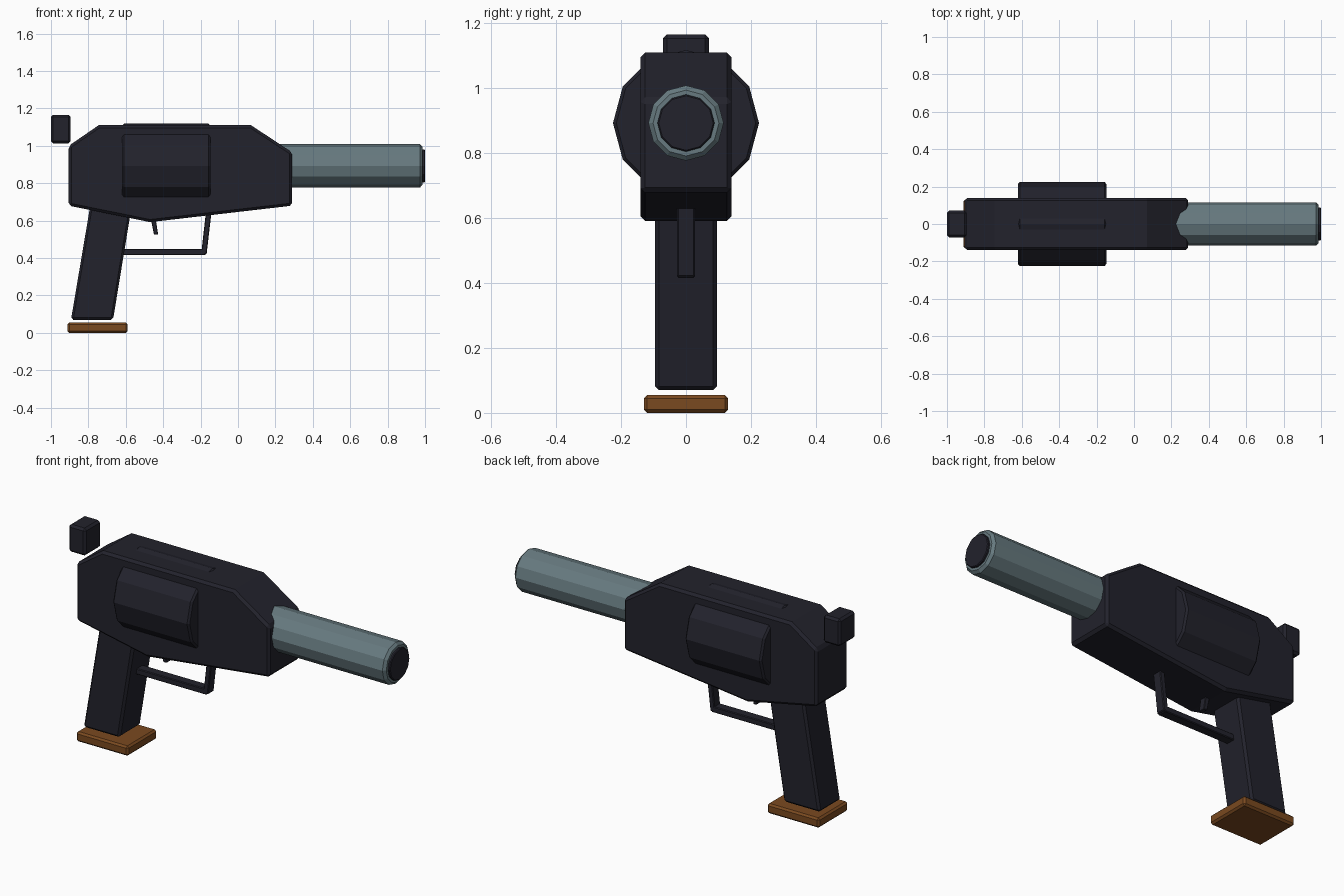
import bpy, bmesh, math
from mathutils import Matrix

if "Cube" in bpy.data.objects:
    bpy.data.objects.remove(bpy.data.objects["Cube"])


def material(name, rgb):
    m = bpy.data.materials.new(name)
    m.diffuse_color = (*rgb, 1)
    m.use_nodes = True
    m.node_tree.nodes["Principled BSDF"].inputs["Base Color"].default_value = m.diffuse_color
    return m


DARK = material("dark gunmetal", (0.016, 0.016, 0.025))
STEEL = material("blue grey steel", (0.135, 0.195, 0.215))
WOOD = material("brown wood", (0.195, 0.067, 0.014))
AXIS_Z = 0.893  # height of the barrel axis


def finish(name, bm, mat, bevel):
    bmesh.ops.recalc_face_normals(bm, faces=bm.faces)
    mesh = bpy.data.meshes.new(name)
    bm.to_mesh(mesh)
    bm.free()
    mesh.materials.append(mat)
    ob = bpy.data.objects.new(name, mesh)
    bpy.context.collection.objects.link(ob)
    if bevel:
        mod = ob.modifiers.new("bevel", 'BEVEL')
        mod.width = bevel
        mod.segments = 1
        mod.limit_method = 'ANGLE'
        mod.angle_limit = math.radians(40)
    return ob


def slab(name, profile, half_width, mat, bevel):
    """Extrude a side profile of (x, z) points across y."""
    bm = bmesh.new()
    face = bm.faces.new([bm.verts.new((x, -half_width, z)) for x, z in profile])
    ext = bmesh.ops.extrude_face_region(bm, geom=[face])
    for v in ext["geom"]:
        if isinstance(v, bmesh.types.BMVert):
            v.co.y = half_width
    return finish(name, bm, mat, bevel)


def block(name, x0, x1, z0, z1, half_width, mat, bevel):
    return slab(name, [(x0, z0), (x1, z0), (x1, z1), (x0, z1)], half_width, mat, bevel)


def tube(name, x0, x1, radius, mat, bevel):
    """Twelve-sided cylinder along x on the barrel axis."""
    bm = bmesh.new()
    bmesh.ops.create_cone(bm, cap_ends=True, segments=12, radius1=radius, radius2=radius,
                          depth=x1 - x0,
                          matrix=Matrix.Translation(((x0 + x1) / 2, 0, AXIS_Z))
                          @ Matrix.Rotation(math.pi / 2, 4, 'Y'))
    return finish(name, bm, mat, bevel)


# Receiver
slab("body", [(-0.905, 0.68), (-0.905, 1.0), (-0.745, 1.11), (0.07, 1.11),
              (0.29, 0.965), (0.29, 0.68), (-0.47, 0.592)], 0.14, DARK, 0.014)

# Revolving drum, barrel and muzzle
tube("drum", -0.62, -0.148, 0.225, DARK, 0.01)
tube("barrel", 0.0, 0.987, 0.116, STEEL, 0.014)
tube("muzzle", 0.9, 1.0, 0.088, DARK, 0.004)

# Rear hammer block
block("hammer", -1.0, -0.895, 1.013, 1.166, 0.071, DARK, 0.012)

# Raked grip and its base plate
slab("grip", [(-0.893, 0.07), (-0.668, 0.07), (-0.568, 0.68), (-0.79, 0.68)],
     0.095, DARK, 0.012)
block("base_plate", -0.912, -0.59, 0.0, 0.055, 0.13, WOOD, 0.01)

# Trigger and guard
slab("trigger", [(-0.449, 0.525), (-0.427, 0.525), (-0.443, 0.63), (-0.47, 0.63)],
     0.02, DARK, 0.003)
block("guard_bar", -0.65, -0.175, 0.416, 0.449, 0.027, DARK, 0.004)
slab("guard_post", [(-0.197, 0.42), (-0.168, 0.42), (-0.14, 0.66), (-0.17, 0.66)],
     0.027, DARK, 0.004)
